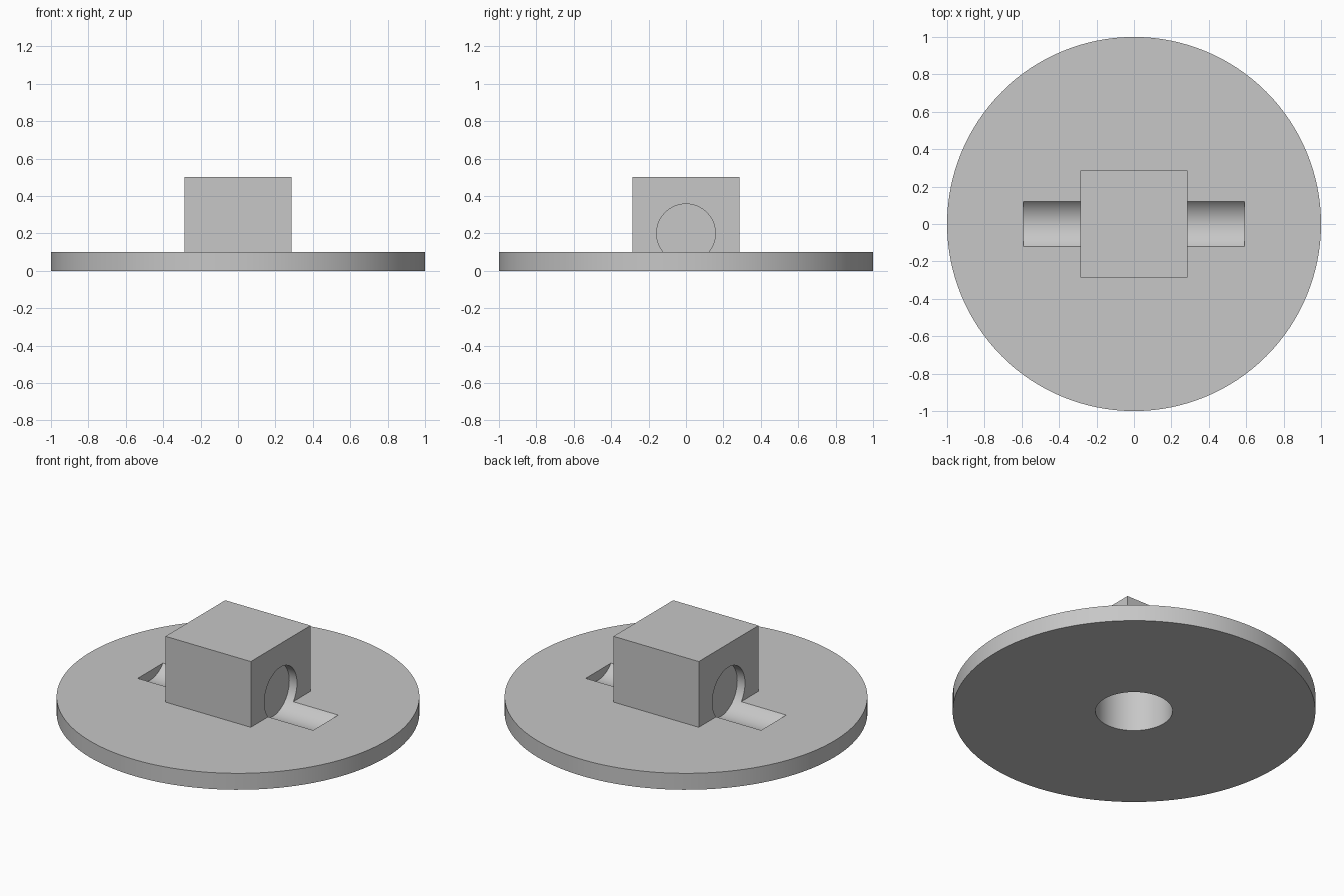
import bpy
import math

if "Cube" in bpy.data.objects:
    bpy.data.objects.remove(bpy.data.objects["Cube"])

grey = bpy.data.materials.new("plain_grey")
grey.diffuse_color = (0.57, 0.57, 0.57, 1)
grey.use_nodes = True
grey.node_tree.nodes["Principled BSDF"].inputs["Base Color"].default_value = grey.diffuse_color


def cylinder(name, radius, length, centre, rotation=(0, 0, 0), sides=96):
    bpy.ops.mesh.primitive_cylinder_add(vertices=sides, radius=radius, depth=length,
                                        location=centre, rotation=rotation)
    obj = bpy.context.object
    obj.name = name
    return obj


def boolean(target, other, operation):
    mod = target.modifiers.new(operation.lower(), 'BOOLEAN')
    mod.operation = operation
    mod.solver = 'EXACT'
    mod.object = other
    bpy.context.view_layer.objects.active = target
    bpy.ops.object.modifier_apply(modifier=mod.name)
    bpy.data.objects.remove(other, do_unlink=True)


# Round base plate
base = cylinder("base_with_block", 1.0, 0.1, (0, 0, 0.05), sides=128)

# Square block, sunk slightly into the plate so the union is clean
bpy.ops.mesh.primitive_cube_add(size=1, location=(0, 0, 0.275))
block = bpy.context.object
block.name = "block"
block.scale = (0.574, 0.574, 0.45)
bpy.ops.object.transform_apply(location=False, rotation=False, scale=True)
boolean(base, block, 'UNION')

# Shallow side pockets that continue as troughs in the plate
inner, outer = 0.235, 0.59
for side in (-1, 1):
    pocket = cylinder("side_pocket", 0.157, outer - inner,
                      (side * (inner + outer) / 2, 0, 0.2), (0, math.pi / 2, 0))
    boolean(base, pocket, 'DIFFERENCE')

# Blind bore from below
bore = cylinder("bottom_bore", 0.2125, 0.5, (0, 0, 0.15))
boolean(base, bore, 'DIFFERENCE')

base.data.materials.clear()
base.data.materials.append(grey)
for poly in base.data.polygons:
    poly.material_index = 0
bpy.ops.object.select_all(action='DESELECT')
base.select_set(True)
bpy.context.view_layer.objects.active = base
bpy.ops.object.shade_smooth_by_angle(angle=math.radians(30))
